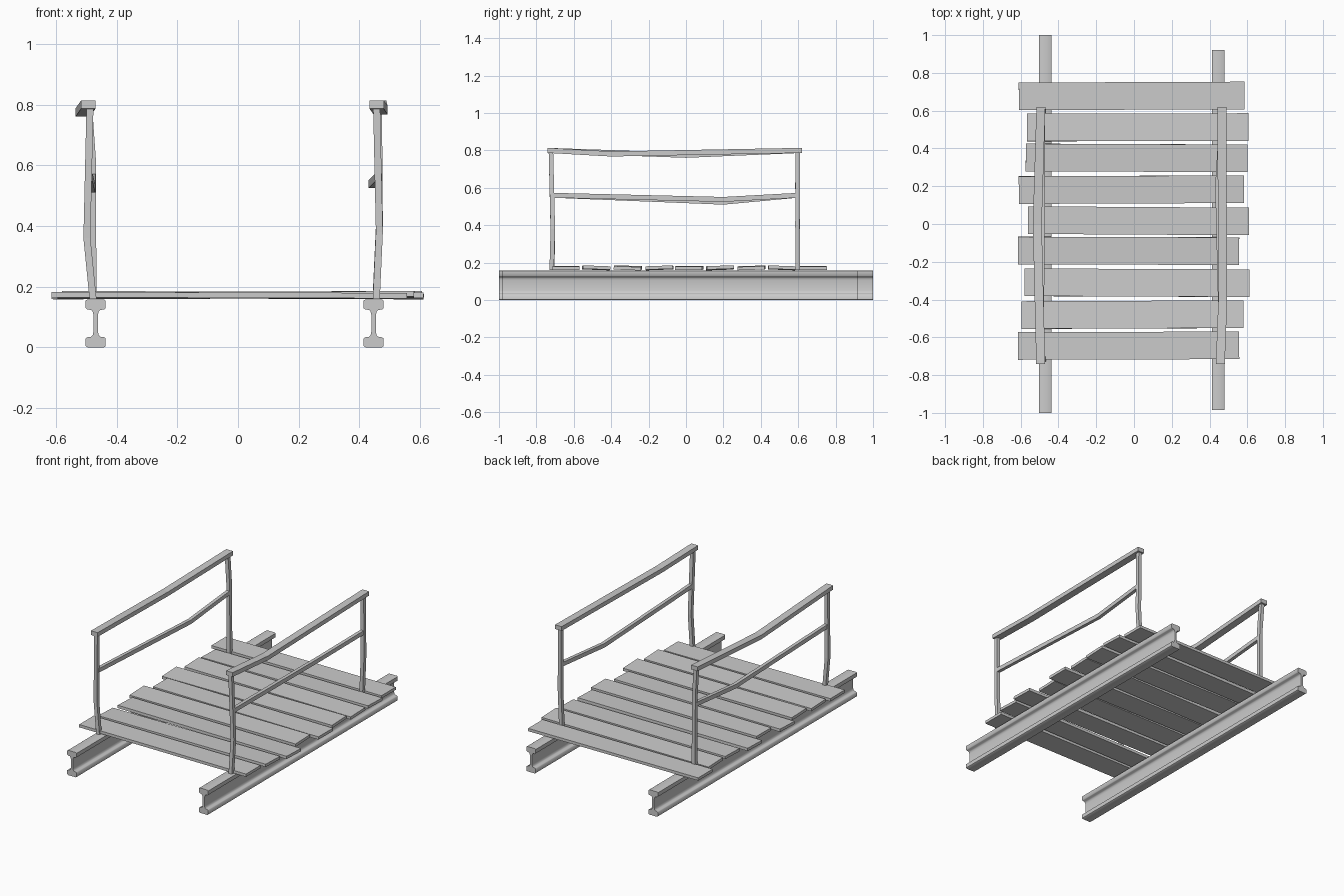
import bpy, bmesh
from mathutils import Matrix, Vector

if "Cube" in bpy.data.objects:
    bpy.data.objects.remove(bpy.data.objects["Cube"])


def make_object(name, bm):
    bmesh.ops.recalc_face_normals(bm, faces=bm.faces)
    mesh = bpy.data.meshes.new(name)
    bm.to_mesh(mesh)
    bm.free()
    obj = bpy.data.objects.new(name, mesh)
    bpy.context.collection.objects.link(obj)
    return obj


def loft(name, rings):
    """Skin a list of equal-sized point rings and cap both ends."""
    bm = bmesh.new()
    loops = [[bm.verts.new(p) for p in ring] for ring in rings]
    n = len(loops[0])
    for a, b in zip(loops, loops[1:]):
        for i in range(n):
            j = (i + 1) % n
            bm.faces.new((a[i], a[j], b[j], b[i]))
    bm.faces.new(loops[0])
    bm.faces.new(loops[-1])
    return make_object(name, bm)


def bar(name, points, w, h, upright=False):
    """Rectangular bar through points; runs along z if upright, else along y."""
    rings = []
    for p in points:
        ring = []
        for sx, sy in ((-1, -1), (1, -1), (1, 1), (-1, 1)):
            off = (sx * w / 2, sy * h / 2, 0) if upright else (sx * w / 2, 0, sy * h / 2)
            ring.append(Vector(p) + Vector(off))
        rings.append(ring)
    return loft(name, rings)


# Steel I-beams: quarter profile mirrored to a full section
HALF = 0.079
quarter = [(0.027, -0.079), (0.033, -0.075), (0.033, -0.050), (0.028, -0.046),
           (0.015, -0.044), (0.010, -0.039), (0.0075, -0.028)]
right_side = quarter + [(x, -z) for x, z in reversed(quarter)]
profile = right_side + [(-x, z) for x, z in reversed(right_side)]
for name, cx, y0, y1 in (("left_beam", -0.469, -1.0, 1.0),
                         ("right_beam", 0.447, -0.985, 0.92)):
    beam = loft(name, [[(cx + x, y, HALF + z) for x, z in profile] for y in (y0, y1)])
    bpy.context.view_layer.objects.active = beam
    beam.select_set(True)
    bpy.ops.object.shade_smooth_by_angle(angle=0.9)
    beam.select_set(False)

# Deck planks: x start, x end, y centre, tilt, yaw, roll
planks = [
    (-0.615, 0.557, -0.644, 0.000, 0.003, 0.003),
    (-0.595, 0.580, -0.480, -0.035, 0.004, -0.003),
    (-0.580, 0.612, -0.311, -0.035, -0.004, 0.004),
    (-0.615, 0.557, -0.142, 0.035, -0.003, -0.003),
    (-0.562, 0.608, 0.017, 0.000, -0.006, 0.003),
    (-0.610, 0.583, 0.182, 0.035, 0.004, -0.004),
    (-0.573, 0.601, 0.350, 0.030, -0.004, 0.003),
    (-0.567, 0.606, 0.512, -0.035, 0.002, -0.003),
    (-0.610, 0.584, 0.678, 0.000, 0.004, 0.002),
]
for i, (x0, x1, y, tilt, yaw, roll) in enumerate(planks):
    bm = bmesh.new()
    bmesh.ops.create_cube(bm, size=1)
    bm.transform(Matrix.Translation(((x0 + x1) / 2, y, 0.172))
                 @ Matrix.Rotation(yaw, 4, 'Z') @ Matrix.Rotation(roll, 4, 'Y')
                 @ Matrix.Rotation(tilt, 4, 'X')
                 @ Matrix.Diagonal((x1 - x0, 0.146, 0.018, 1)))
    make_object(f"plank_{i + 1}", bm)

# Slightly bent posts
posts = {
    "front_left_post": [(-0.478, -0.715, 0.16), (-0.498, -0.712, 0.36), (-0.488, -0.722, 0.79)],
    "back_left_post": [(-0.478, 0.598, 0.16), (-0.480, 0.596, 0.62), (-0.492, 0.598, 0.79)],
    "front_right_post": [(0.456, -0.718, 0.16), (0.466, -0.712, 0.38), (0.457, -0.722, 0.79)],
    "back_right_post": [(0.455, 0.598, 0.16), (0.466, 0.596, 0.40), (0.463, 0.598, 0.79)],
}
for name, pts in posts.items():
    bar(name, pts, 0.023, 0.024, upright=True)

# Handrails and sagging mid rails
bar("left_handrail", [(-0.494, -0.74, 0.80), (-0.512, 0.0, 0.774), (-0.493, 0.62, 0.80)],
    0.047, 0.027)
bar("right_handrail", [(0.457, -0.74, 0.80), (0.470, -0.40, 0.781), (0.465, 0.62, 0.80)],
    0.047, 0.027)
bar("left_mid_rail", [(-0.490, -0.715, 0.560), (-0.481, 0.20, 0.523), (-0.481, 0.598, 0.560)],
    0.022, 0.026)
bar("right_mid_rail", [(0.463, -0.715, 0.560), (0.441, 0.20, 0.538), (0.464, 0.598, 0.560)],
    0.022, 0.026)
